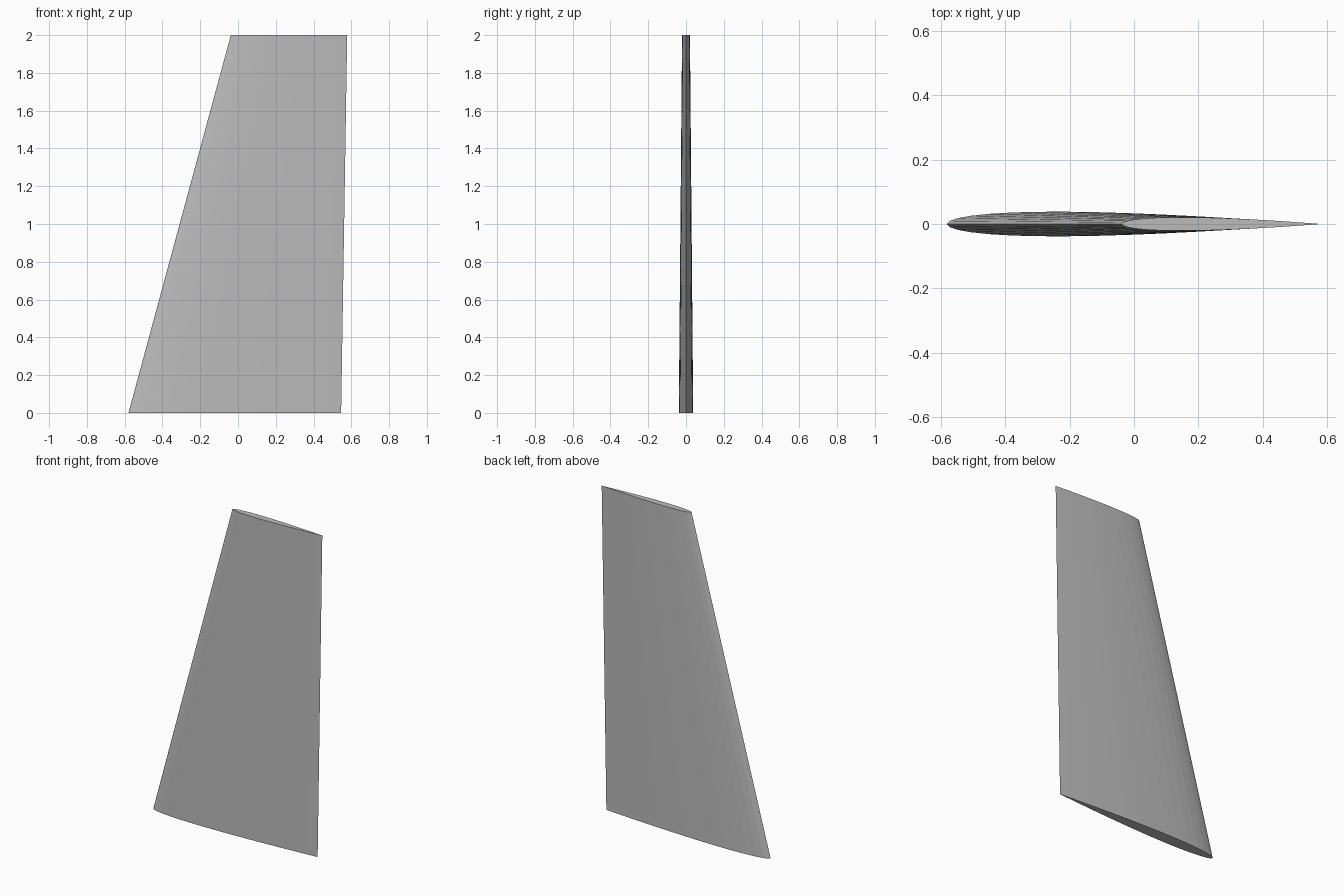
import bpy, bmesh, math

cube = bpy.data.objects.get("Cube")
if cube:
    bpy.data.objects.remove(cube, do_unlink=True)

mat = bpy.data.materials.new("light_grey")
mat.use_nodes = True
grey = (0.5, 0.5, 0.5, 1)
mat.diffuse_color = grey
mat.node_tree.nodes["Principled BSDF"].inputs["Base Color"].default_value = grey

STEPS = 18
THICKNESS = 0.068


def half_thickness(t):
    """Symmetric airfoil half thickness at chord fraction t, closed at the tail."""
    return 5 * THICKNESS * (0.2969 * math.sqrt(t) - 0.126 * t - 0.3516 * t**2
                            + 0.2843 * t**3 - 0.1036 * t**4)


def section(bm, lead, trail, z):
    """Closed ring of vertices: tail to nose on the back, nose to tail on the front."""
    chord = trail - lead
    ring = []
    for i in range(2 * STEPS):
        t = (1 + math.cos(math.pi * i / STEPS)) / 2
        side = 1 if i < STEPS else -1
        y = 0 if i in (0, STEPS) else side * chord * half_thickness(t)
        ring.append(bm.verts.new((lead + chord * t, y, z)))
    return ring


# Tapered, swept fin lofted between root and tip sections
bm = bmesh.new()
root = section(bm, -0.58, 0.546, 0)
tip = section(bm, -0.038, 0.578, 2)
count = len(root)
for i in range(count):
    j = (i + 1) % count
    bm.faces.new((root[i], root[j], tip[j], tip[i]))

# End caps
bm.faces.new(root[::-1])
bm.faces.new(tip)
bmesh.ops.recalc_face_normals(bm, faces=bm.faces)

mesh = bpy.data.meshes.new("tail_fin")
bm.to_mesh(mesh)
bm.free()
mesh.materials.append(mat)
fin = bpy.data.objects.new("tail_fin", mesh)
bpy.context.collection.objects.link(fin)
